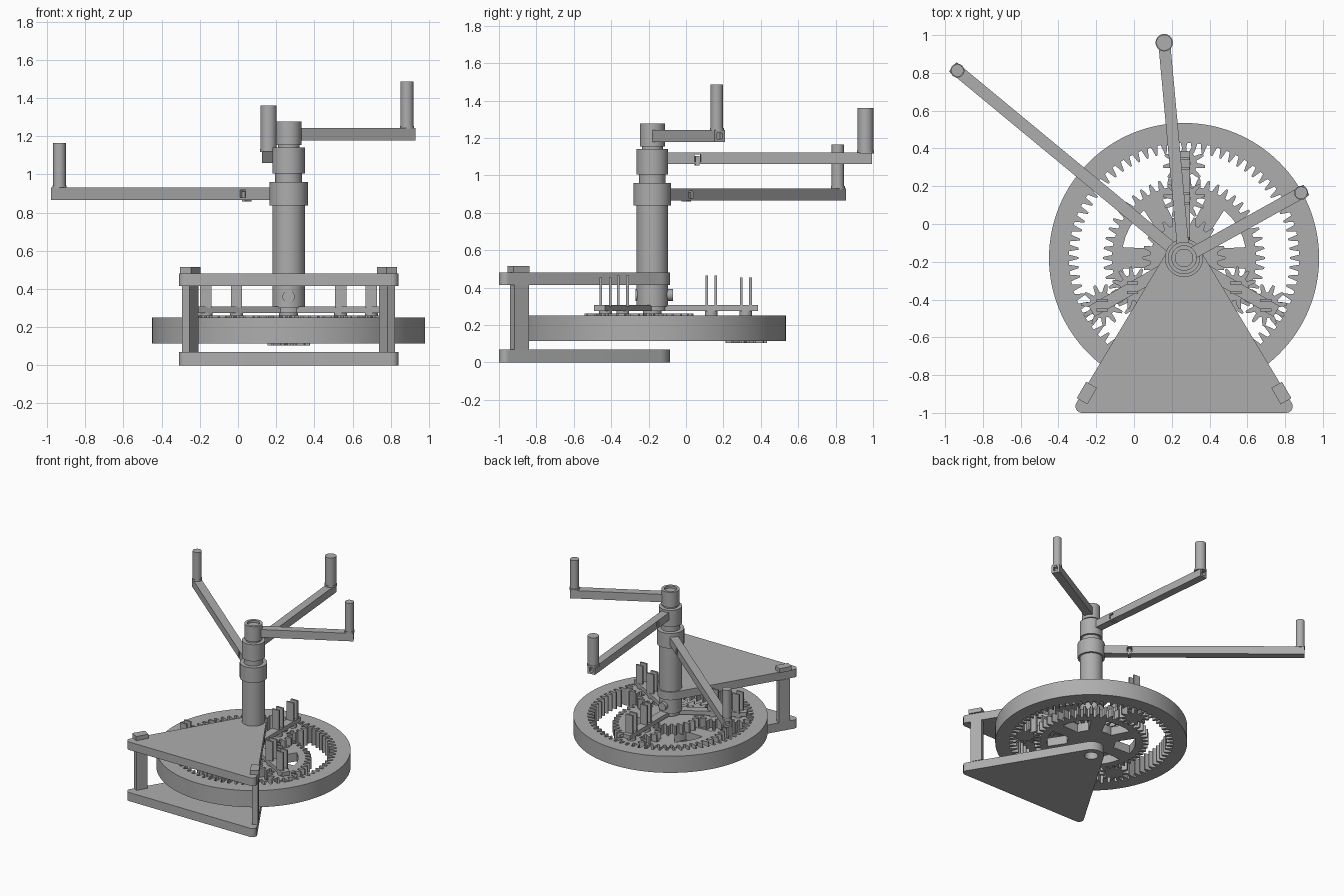
import bpy, bmesh
from math import pi, cos, sin, atan2, hypot, radians
from mathutils import Matrix, Vector

if "Cube" in bpy.data.objects:
    bpy.data.objects.remove(bpy.data.objects["Cube"])

GREY = (0.42, 0.42, 0.42, 1)
mat = bpy.data.materials.new("plain_grey")
mat.use_nodes = True
mat.diffuse_color = GREY
mat.node_tree.nodes["Principled BSDF"].inputs["Base Color"].default_value = GREY

AX, AY = 0.265, -0.18      # main gear axis


def circle(r, cx=AX, cy=AY, n=64):
    return [(cx + r * cos(2 * pi * i / n), cy + r * sin(2 * pi * i / n)) for i in range(n)]


def polar(r, deg):
    return AX + r * cos(radians(deg)), AY + r * sin(radians(deg))


def rect(cx, cy, length, width, angle=0):
    c, s = cos(angle), sin(angle)
    corners = [(-1, -1), (1, -1), (1, 1), (-1, 1)]
    return [(cx + c * u * length / 2 - s * v * width / 2,
             cy + s * u * length / 2 + c * v * width / 2) for u, v in corners]


def toothed(root, tip, teeth, cx=AX, cy=AY, phase=0.0):
    """Gear outline; a tip smaller than the root makes inward teeth."""
    pts = []
    for i in range(teeth):
        for f, r in ((-0.33, root), (-0.22, (root + tip) / 2), (-0.1, tip),
                     (0.1, tip), (0.22, (root + tip) / 2), (0.33, root)):
            a = phase + 2 * pi * (i + f) / teeth
            pts.append((cx + r * cos(a), cy + r * sin(a)))
    return pts


def prism(name, loops, z0, z1):
    """Extrude an outline, with any further loops as holes."""
    cu = bpy.data.curves.new(name, "CURVE")
    cu.dimensions = "2D"
    cu.fill_mode = "BOTH"
    cu.extrude = (z1 - z0) / 2
    for loop in loops:
        sp = cu.splines.new("POLY")
        sp.points.add(len(loop) - 1)
        for p, (x, y) in zip(sp.points, loop):
            p.co = (x, y, 0, 1)
        sp.use_cyclic_u = True
    tmp = bpy.data.objects.new(name + "_outline", cu)
    bpy.context.collection.objects.link(tmp)
    bpy.context.view_layer.update()
    me = bpy.data.meshes.new_from_object(tmp.evaluated_get(bpy.context.evaluated_depsgraph_get()))
    bpy.data.objects.remove(tmp)
    bm = bmesh.new()
    bm.from_mesh(me)
    bmesh.ops.remove_doubles(bm, verts=bm.verts, dist=1e-5)
    bmesh.ops.translate(bm, verts=bm.verts, vec=(0, 0, (z0 + z1) / 2))
    bmesh.ops.recalc_face_normals(bm, faces=bm.faces)
    bm.to_mesh(me)
    bm.free()
    me.materials.clear()
    me.materials.append(mat)
    ob = bpy.data.objects.new(name, me)
    bpy.context.collection.objects.link(ob)
    return ob


def cut(ob, cutter):
    mod = ob.modifiers.new("pocket", "BOOLEAN")
    mod.operation = "DIFFERENCE"
    mod.solver = "EXACT"
    mod.object = cutter
    cutter.hide_render = True
    bpy.context.view_layer.objects.active = ob
    bpy.ops.object.modifier_apply(modifier="pocket")
    bpy.data.objects.remove(cutter)


def hull(points):
    bm = bmesh.new()
    vs = [bm.verts.new((x, y, 0)) for x, y in points]
    bmesh.ops.convex_hull(bm, input=vs)
    pts = {(v.co.x, v.co.y) for v in bm.verts if v.link_faces}
    bm.free()
    mx = sum(p[0] for p in pts) / len(pts)
    my = sum(p[1] for p in pts) / len(pts)
    return sorted(pts, key=lambda p: atan2(p[1] - my, p[0] - mx))


# Frame: two rounded triangular plates joined by posts with tabs
outline = hull(circle(0.095) + circle(0.035, AX - 0.54, -0.965, 24)
               + circle(0.035, AX + 0.54, -0.965, 24))
prism("bottom_plate", [outline, circle(0.05)], 0, 0.07)
prism("top_plate", [outline], 0.415, 0.48)
for side, label in ((-1, "right"), (1, "left")):
    px, tilt = AX + side * 0.515, pi / 2 + side * radians(30)
    prism(label + "_post", [rect(px, -0.89, 0.09, 0.045, tilt)], 0.07, 0.415)
    prism(label + "_post_tab", [rect(px, -0.895, 0.1, 0.065, tilt)], 0.48, 0.515)

# Ring gear
prism("ring_gear", [circle(0.715, n=128), toothed(0.61, 0.56, 72)], 0.115, 0.25)

# Sun gear with six windows, and the pinion on its axis
windows = []
for k in range(6):
    mid = k * 60 + 30
    arc = [-20, -10, 0, 10, 20]
    windows.append([polar(0.33, mid + a) for a in arc]
                   + [polar(0.18, mid - a * 0.7) for a in arc])
prism("sun_gear", [toothed(0.382, 0.428, 50)] + windows, 0.115, 0.185)
prism("pinion", [toothed(0.18, 0.22, 24)], 0.185, 0.262)
prism("pinion_shaft", [circle(0.05)], 0.262, 0.32)

# Planet gears, split pins and carrier arms
for k, deg in enumerate((90, 210, 330)):
    a = radians(deg)
    drop = 0.0 if k else 0.015
    ox, oy = polar(0.5, deg)
    ix, iy = polar(0.315, deg)
    prism(f"outer_planet_{k}", [toothed(0.068, 0.112, 11, ox, oy, a)], 0.12 - drop, 0.262 - drop)
    prism(f"inner_planet_{k}", [toothed(0.068, 0.112, 11, ix, iy, a + pi / 11)],
          0.188, 0.262 - drop)
    mx, my = polar(0.3, deg)
    prism(f"carrier_arm_{k}", [rect(mx, my, 0.53, 0.065, a)], 0.275, 0.308)
    for label, x, y, top in (("outer", ox, oy, 0.455), ("inner", ix, iy, 0.465)):
        prism(f"{label}_pin_base_{k}", [circle(0.034, x, y, 24)], 0.24, 0.275)
        for s in (-1, 1):
            prism(f"{label}_pin_prong_{k}", [rect(x, y + s * 0.025, 0.06, 0.014)], 0.3, top)
prism("carrier_hub", [circle(0.075)], 0.275, 0.31)

# Nested column and collars, open at the top
prism("main_column", [circle(0.085)], 0.3, 0.86)
prism("lower_collar", [circle(0.101)], 0.838, 0.96)
prism("middle_tube", [circle(0.07)], 0.96, 1.01)
prism("middle_collar", [circle(0.085)], 1.005, 1.14)
prism("inner_tube", [circle(0.056)], 1.14, 1.26)
prism("upper_collar", [circle(0.067), circle(0.046)], 1.155, 1.278)

# Cross pin through the column base
cross_pin = prism("cross_pin", [circle(0.032, 0, 0, 24)], 0, 0.2)
cross_pin.data.transform(Matrix.Translation((AX, AY + 0.11, 0.36)) @ Matrix.Rotation(pi / 2, 4, "X"))

# Crank arms: handle x, y, arm bottom, arm top, handle top, handle radius, inner radius, pocket
cranks = {
    "lower": (-0.935, 0.812, 0.865, 0.93, 1.165, 0.033, 0.08, 0.285),
    "middle": (0.16, 0.96, 1.06, 1.122, 1.36, 0.042, 0.065, 0.24),
    "upper": (0.885, 0.165, 1.178, 1.242, 1.485, 0.033, 0.05, None),
}
for label, (hx, hy, z0, z1, top, r, start, pocket) in cranks.items():
    reach, ang = hypot(hx - AX, hy - AY), atan2(hy - AY, hx - AX)
    end = reach + 0.032
    mid = Vector((AX, AY)) + Vector((cos(ang), sin(ang))) * (start + end) / 2
    arm = prism(label + "_crank_arm", [rect(mid.x, mid.y, end - start, 0.063, ang)], z0, z1)
    zc = (z0 + z1) / 2
    ex, ey = polar(end, ang * 180 / pi)
    cut(arm, prism("end_cutter", [rect(ex, ey, 0.05, 0.032, ang)], zc - 0.016, zc + 0.016))
    if pocket:
        qx, qy = polar(pocket, ang * 180 / pi)
        cut(arm, prism("pocket_cutter", [rect(qx, qy, 0.035, 0.1, ang)], zc - 0.02, zc + 0.02))
        prism(label + "_crank_nut", [rect(qx, qy, 0.022, 0.05, ang)], z0 - 0.006, zc + 0.012)
    prism(label + "_handle_base", [circle(r + 0.004, hx, hy, 32)], z1 - 0.005, z1 + 0.012)
    prism(label + "_handle", [circle(r, hx, hy, 32)], z1, top)

# Smooth the round walls, keep the edges sharp
bpy.ops.object.select_all(action="DESELECT")
for ob in bpy.context.collection.objects:
    if ob.type == "MESH" and mat.name in ob.data.materials:
        ob.select_set(True)
        bpy.context.view_layer.objects.active = ob
bpy.ops.object.shade_smooth_by_angle(angle=radians(25))
